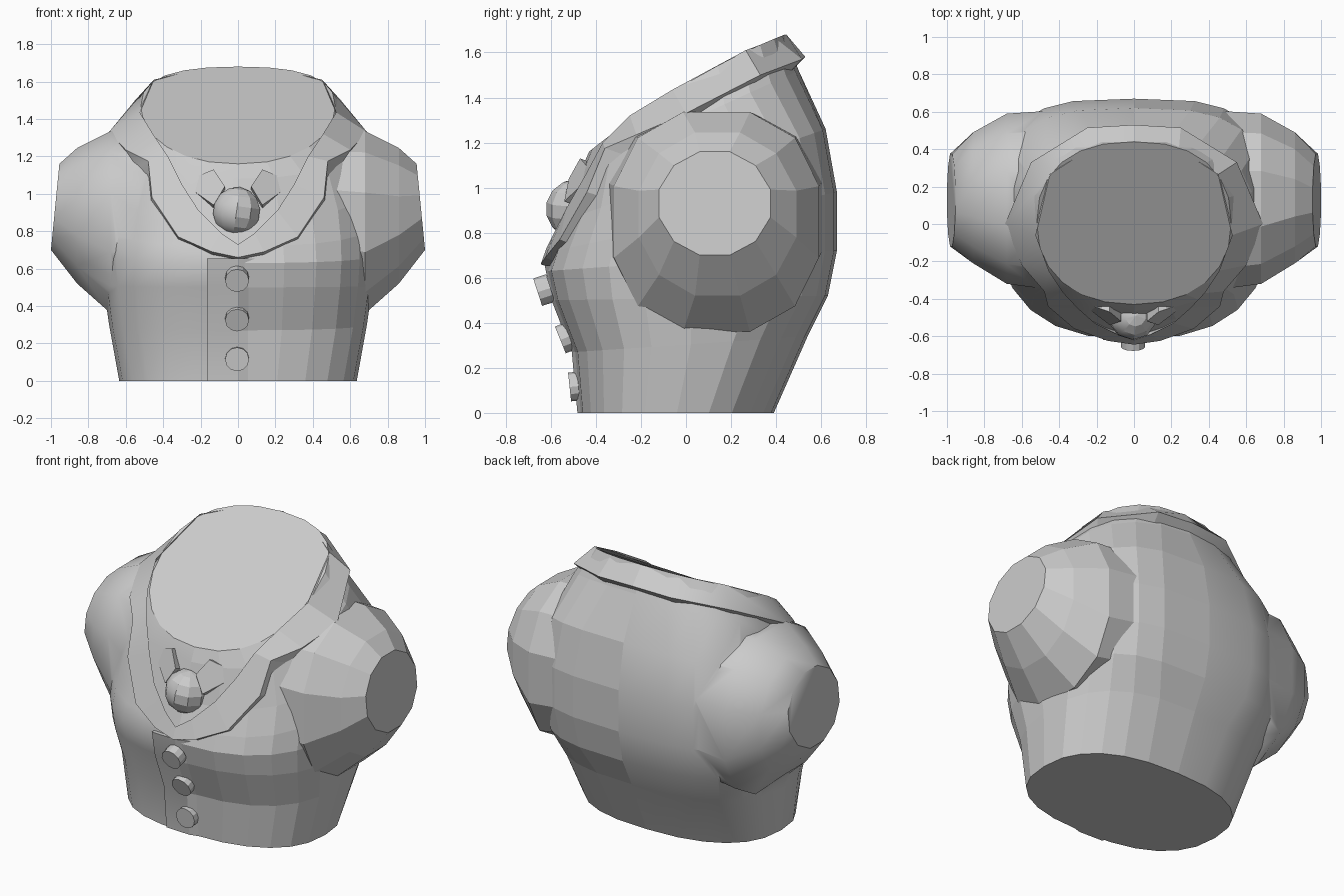
import bpy, bmesh
from math import sin, cos, pi, radians
from mathutils import Matrix

if "Cube" in bpy.data.objects:
    bpy.data.objects.remove(bpy.data.objects["Cube"])


def loft(bm, rings):
    """Skin closed rings of points and cap both ends."""
    vs = [[bm.verts.new(p) for p in r] for r in rings]
    n = len(vs[0])
    for a, b in zip(vs, vs[1:]):
        for i in range(n):
            j = (i + 1) % n
            bm.faces.new((a[i], a[j], b[j], b[i]))
    bm.faces.new(vs[0][::-1])
    bm.faces.new(vs[-1])


def shade(bm):
    """Original style: smooth on the -x half, flat facets on the +x half."""
    bmesh.ops.recalc_face_normals(bm, faces=bm.faces)
    for f in bm.faces:
        f.smooth = f.calc_center_median().x < -0.02
    for e in bm.edges:
        if len(e.link_faces) == 2 and e.calc_face_angle(0) > radians(42):
            e.smooth = False


def finish(bm, name):
    shade(bm)
    me = bpy.data.meshes.new(name)
    bm.to_mesh(me)
    bm.free()
    ob = bpy.data.objects.new(name, me)
    bpy.context.collection.objects.link(ob)
    return ob


def spow(v, e):
    v = max(-1, min(1, v))
    return (1 if v > 0 else -1) * abs(v) ** e if abs(v) > 1e-6 else 0.0


# Torso: tilted rings (front y, front z, back y, back z, half width,
# front squareness, back squareness, bulge)
torso = [(-.47, 0, .39, 0, .635, .82, .82, 0), (-.495, .27, .54, .34, .69, .8, .75, 0),
         (-.585, .50, .63, .52, .72, .8, .62, 0), (-.615, .63, .67, .72, .73, .8, .6, 0),
         (-.585, .72, .67, .98, .73, .82, .6, 0), (-.525, .86, .62, 1.26, .72, .86, .65, 0),
         (-.465, 1.08, .50, 1.52, .65, .9, .85, 0), (-.43, 1.16, .44, 1.68, .52, .9, .85, .045)]


def torso_ring(yf, zf, yb, zb, w, ef, eb, bulge, n=24):
    pts = []
    for i in range(n):
        a = 2 * pi * i / n
        e = ef if cos(a) > 0 else eb
        t = (1 - spow(cos(a), e)) / 2
        pts.append((w * spow(sin(a), e), yf + (yb - yf) * t,
                    zf + (zb - zf) * t + bulge * 4 * t * (1 - t)))
    return pts


bm = bmesh.new()
loft(bm, [torso_ring(*r) for r in torso])
jacket = finish(bm, "jacket_body")

# Sleeve stubs: x at top, x at bottom, y range, z range, squareness
sleeve = [(.38, .38, -.36, .61, .42, 1.34, .85), (.68, .68, -.32, .59, .36, 1.335, .85),
          (.86, .86, -.21, .49, .52, 1.245, .95), (.955, 1.0, -.12, .375, .70, 1.16, 1)]


def sleeve_ring(xt, xb, y0, y1, z0, z1, e, side, n=12):
    k = 1 / cos(pi / n)
    pts = []
    for i in range(n):
        a = 2 * pi * (i + .5) / n
        c, s = spow(cos(a) * k, e), spow(sin(a) * k, e)
        pts.append((side * ((xt + xb) / 2 + s * (xt - xb) / 2),
                    (y0 + y1) / 2 + c * (y1 - y0) / 2,
                    (z0 + z1) / 2 + s * (z1 - z0) / 2))
    return pts


for side in (-1, 1):
    bm = bmesh.new()
    loft(bm, [sleeve_ring(*r, side) for r in sleeve])
    arm = finish(bm, "sleeve_helper")
    mod = jacket.modifiers.new("join", 'BOOLEAN')
    mod.operation, mod.solver, mod.object = 'UNION', 'EXACT', arm

# Bake the union so both halves can be shaded, then drop the helpers
dg = bpy.context.evaluated_depsgraph_get()
joined = bpy.data.meshes.new_from_object(jacket.evaluated_get(dg))
jacket.modifiers.clear()
jacket.data = joined
bm = bmesh.new()
bm.from_mesh(joined)
shade(bm)
bm.to_mesh(joined)
bm.free()
for ob in [o for o in bpy.data.objects if o.name.startswith("sleeve_helper")]:
    bpy.data.objects.remove(ob)

# Collar and lapel: inner, outer and base rails from the nape to the top button
inner = [(0, .445, 1.68), (.24, .40, 1.66), (.45, .265, 1.61), (.525, -.06, 1.435),
         (.455, -.25, 1.32), (.375, -.37, 1.20), (.30, -.45, 1.05),
         (.21, -.53, .91), (.09, -.59, .79), (0, -.62, .73)]
outer = [(0, .53, 1.58), (.25, .515, 1.57), (.55, .33, 1.50), (.69, 0, 1.33),
         (.60, -.22, 1.235), (.48, -.36, 1.175), (.46, -.44, .98),
         (.32, -.56, .77), (.14, -.625, .69), (0, -.645, .66)]
base = [(0, .47, 1.52), (.24, .45, 1.50), (.50, .28, 1.43), (.63, 0, 1.27),
        (.60, -.16, 1.16), (.59, -.20, 1.12), (.47, -.34, .95),
        (.32, -.46, .73), (.14, -.53, .65), (0, -.56, .63)]
for side, word in ((-1, "left"), (1, "right")):
    bm = bmesh.new()
    loft(bm, [[(side * p[0], p[1], p[2]) for p in r]
              for r in zip(inner, outer, base)])
    finish(bm, "collar_lapel_" + word)

    # Shirt collar tip beside the knot
    bm = bmesh.new()
    tip = [(.07, -.52, 1.04), (.13, -.47, 1.13), (.30, -.41, 1.06), (.13, -.54, .94)]
    loft(bm, [[(side * x, y + d, z - d * .4) for x, y, z in tip] for d in (0, .09)])
    finish(bm, "shirt_collar_tip_" + word)

# Overlapping front edge of the jacket
bm = bmesh.new()
loft(bm, [[(-.165, y - .005, z), (0, y - .012, z), (.2, y + .045, z),
           (.2, y + .09, z), (-.165, y + .08, z)]
          for y, z in ((-.47, 0), (-.495, .27), (-.585, .50), (-.615, .655))])
finish(bm, "front_overlap")

# Tie knot
bm = bmesh.new()
bmesh.ops.create_uvsphere(bm, u_segments=10, v_segments=7, radius=.132,
                          matrix=Matrix.Translation((-.008, -.49, .905))
                          @ Matrix.Rotation(radians(8), 4, 'Y'))
finish(bm, "tie_knot")

# Buttons: y, z, downward tilt
for i, (y, z, tilt) in enumerate(((-.63, .545, 18), (-.53, .335, 22), (-.487, .118, 6))):
    bm = bmesh.new()
    bmesh.ops.create_cone(bm, cap_ends=True, segments=12, radius1=.064, radius2=.064,
                          depth=.06, matrix=Matrix.Translation((-.005, y, z))
                          @ Matrix.Rotation(radians(90 + tilt), 4, 'X'))
    finish(bm, "button_%d" % (i + 1))
